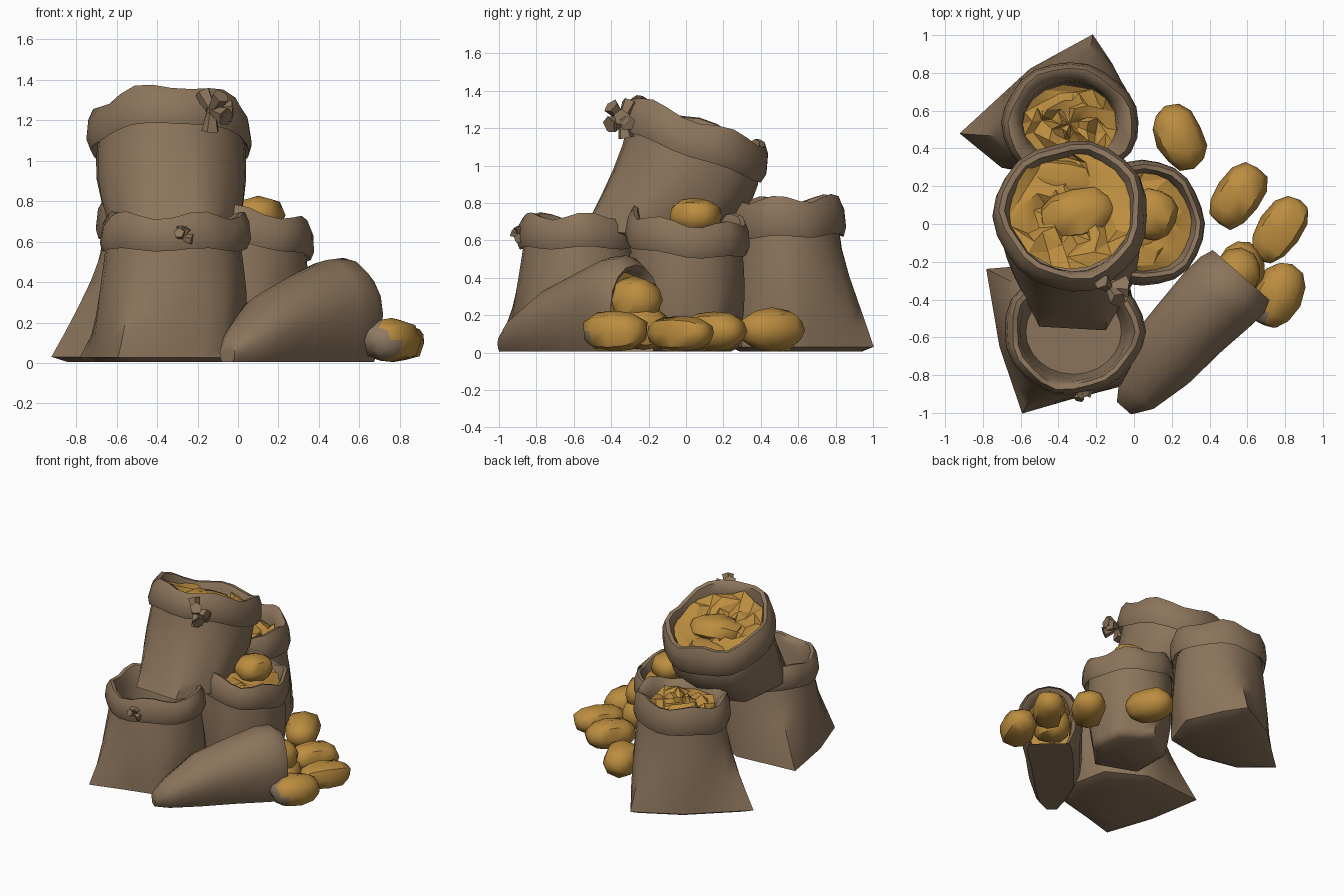
import bpy
import bmesh
import random
from math import sin, cos, pi, atan2, radians, copysign
from mathutils import Vector, Matrix

random.seed(4)
cube = bpy.data.objects.get("Cube")
if cube:
    bpy.data.objects.remove(cube)


def material(name, rgb):
    m = bpy.data.materials.new(name)
    m.use_nodes = True
    m.diffuse_color = (*rgb, 1)
    m.node_tree.nodes["Principled BSDF"].inputs["Base Color"].default_value = (*rgb, 1)
    return m


BURLAP = material("brown burlap", (0.26, 0.175, 0.105))
POTATO = material("golden potato", (0.5, 0.265, 0.05))
SOIL = material("dusty skin", (0.28, 0.2, 0.125))


def finish(name, bm, mats, angle=50):
    bmesh.ops.recalc_face_normals(bm, faces=bm.faces)
    mesh = bpy.data.meshes.new(name)
    bm.to_mesh(mesh)
    bm.free()
    ob = bpy.data.objects.new(name, mesh)
    bpy.context.collection.objects.link(ob)
    for m in mats:
        mesh.materials.append(m)
    bpy.ops.object.select_all(action="DESELECT")
    ob.select_set(True)
    bpy.context.view_layer.objects.active = ob
    bpy.ops.object.shade_smooth_by_angle(angle=radians(angle))
    return ob


def loft(name, rings, mat):
    """Skin a list of closed rings and cap both ends."""
    bm = bmesh.new()
    loops = [[bm.verts.new(p) for p in ring] for ring in rings]
    n = len(loops[0])
    for a, b in zip(loops, loops[1:]):
        for i in range(n):
            j = (i + 1) % n
            bm.faces.new((a[i], a[j], b[j], b[i]))
    bm.faces.new(loops[0][::-1])
    bm.faces.new(loops[-1])
    return finish(name, bm, [mat])


def outline(points, n, centre):
    """Sample a polygon at n directions round its centre, keeping its corners."""
    c = Vector(centre)
    pts = [Vector(p) - c for p in points]
    out = []
    for k in range(n):
        d = Vector((cos(2 * pi * k / n), sin(2 * pi * k / n)))
        best = 0.0
        for a, b in zip(pts, pts[1:] + pts[:1]):
            e = b - a
            den = d.cross(e)
            if abs(den) > 1e-6:
                t, u = a.cross(e) / den, a.cross(d) / den
                if t > 0 and -1e-6 <= u <= 1 + 1e-6:
                    best = max(best, t)
        out.append(c + d * best)
    for p in pts:
        out[round(atan2(p.y, p.x) / (2 * pi) * n) % n] = c + p
    return out


def sack(name, base, foot, rim, size, tilt=(0, 0), cuff=0.17, depth=0.2, phase=0.0, tuck=0.86, inner=0.76, n=24):
    """Open sack with spread bottom corners and a rolled cuff; rim is the cuff's lower edge."""
    cx, cy, cz = rim
    mid = sum((Vector(p) for p in base), Vector((0, 0))) / len(base)
    ground = outline(base, n, mid)

    def rim_ring(scale, dz, wobble=0.0):
        ring = []
        for k in range(n):
            a = 2 * pi * k / n
            w = 1 + wobble * sin(3 * a + phase) + wobble * 0.6 * sin(7 * a + phase * 2)
            x, y = size[0] * scale * cos(a) * w, size[1] * scale * sin(a) * w
            z = cz + dz + tilt[0] * x + tilt[1] * y + wobble * 0.6 * sin(5 * a + phase)
            # lean the cuff along the tilted rim
            ring.append(Vector((cx + x - tilt[0] * dz * 0.6, cy + y - tilt[1] * dz * 0.6, z)))
        return ring

    neck = rim_ring(0.9, 0.03)
    # rounded underside, then the body rising to the neck
    rings = [[Vector((*mid.lerp(g, tuck), foot)) for g in ground]]
    for t in (0.04, 0.1, 0.22, 0.4, 0.62, 0.84, 1):
        f = 1 - (1 - (t - 0.04) / 0.96) ** 1.6
        ring = []
        for k in range(n):
            p = Vector((*ground[k], foot)).lerp(neck[k], f)
            p.z = foot + (neck[k].z - foot) * t
            axis = Vector((*mid, 0)).lerp(Vector((cx, cy, 0)), t)
            bulge = 1 + sin(pi * t) * (0.06 + 0.015 * sin(6 * k + phase))
            p.x, p.y = axis.x + (p.x - axis.x) * bulge, axis.y + (p.y - axis.y) * bulge
            ring.append(p)
        rings.append(ring)
    for scale, dz, wob in ((0.97, 0, 0.015), (1.01, 0.25, 0.02), (0.98, 0.75, 0.025), (0.91, 1, 0.035),
                           (0.84, 0.97, 0.035), (inner + 0.03, 0.7, 0.02), (inner, 0.3, 0)):
        rings.append(rim_ring(scale, dz * cuff, wob))
    rings.append(rim_ring(inner * 0.9, -depth))
    return loft(name, rings, BURLAP)


def filling(name, centre, size, tilt, rough, rise=-0.03, n=16):
    """Heap of produce closing a sack mouth."""
    bm = bmesh.new()
    rows = [[bm.verts.new(centre)]]
    for r in (0.2, 0.4, 0.6, 0.8, 1):
        row = []
        for k in range(n):
            a = 2 * pi * (k + random.uniform(-0.4, 0.4)) / n
            x, y = size[0] * r * cos(a), size[1] * r * sin(a)
            z = tilt[0] * x + tilt[1] * y + random.uniform(-rough, rough) + rise * r * r
            row.append(bm.verts.new((centre[0] + x, centre[1] + y, centre[2] + z)))
        rows.append(row)
    for i in range(n):
        j = (i + 1) % n
        bm.faces.new((rows[0][0], rows[1][i], rows[1][j]))
        for a, b in zip(rows[1:], rows[2:]):
            if random.random() < 0.5:
                bm.faces.new((a[i], b[i], b[j]))
                bm.faces.new((a[i], b[j], a[j]))
            else:
                bm.faces.new((a[i], b[i], a[j]))
                bm.faces.new((b[i], b[j], a[j]))
    return finish(name, bm, [POTATO], 25)


def potato(name, pos, size, turn, soiled=None):
    bm = bmesh.new()
    bmesh.ops.create_uvsphere(bm, u_segments=8, v_segments=6, radius=1)
    # blunt, slightly uneven barrel shape
    for v in bm.verts:
        v.co = Vector([copysign(abs(c) ** 0.85, c) for c in v.co]) * random.uniform(0.93, 1.03)
    m = Matrix.Translation(pos) @ Matrix.Rotation(radians(turn), 4, "Z") @ Matrix.Diagonal((*size, 1)) \
        @ Matrix.Rotation(pi / 2, 4, "Y")
    bm.transform(m)
    for v in bm.verts:
        v.co.z = max(v.co.z, 0.005)
    bm.normal_update()
    if soiled:
        for f in bm.faces:
            f.material_index = int(f.normal.dot(Vector(soiled)) > 0.45)
    return finish(name, bm, [POTATO, SOIL], 50)


def tuft(name, pos, direction, length, radius, count):
    """Gathered cloth ends poking from a cuff."""
    bm = bmesh.new()
    for _ in range(count):
        d = Vector(direction) + Vector([random.uniform(-0.7, 0.7) for _ in range(3)])
        rot = d.to_track_quat("Z", "Y").to_matrix().to_4x4()
        m = Matrix.Translation(Vector(pos) + d.normalized() * length * 0.3) @ rot
        bmesh.ops.create_cone(bm, cap_ends=True, segments=5, radius1=radius * 0.35, radius2=radius,
                              depth=length, matrix=m)
    return finish(name, bm, [BURLAP], 30)


# Standing sacks
sack("front_sack", [(-0.78, -0.24), (-0.71, -0.65), (-0.59, -1.0), (-0.35, -0.93), (-0.08, -0.86), (0.03, -0.6),
                    (-0.02, -0.35), (-0.3, -0.2)],
     0.005, (-0.32, -0.57, 0.56), (0.37, 0.33), phase=1, depth=0.12)
sack("back_sack", [(-0.92, 0.48), (-0.7, 0.3), (-0.4, 0.24), (-0.1, 0.3), (0.0, 0.58), (-0.12, 0.85),
                   (-0.22, 1.0), (-0.55, 0.82)],
     0.005, (-0.34, 0.54, 0.62), (0.36, 0.31), (0, 0.03), cuff=0.2, phase=2.5, inner=0.68)
sack("middle_sack", [(0.3, -0.1), (0.27, 0.15), (0.05, 0.28), (-0.2, 0.1), (-0.2, -0.2), (0.1, -0.31)],
     0.005, (0.04, 0.0, 0.56), (0.33, 0.33), (-0.14, -0.09), phase=4)
sack("top_sack", [(0.0, -0.3), (-0.04, 0.08), (-0.3, 0.17), (-0.57, 0.08), (-0.62, -0.3), (-0.5, -0.54), (-0.15, -0.56)],
     0.62, (-0.33, 0.03, 1.05), (0.405, 0.39), (0, -0.37), cuff=0.19, phase=5.4, tuck=0.75)

# Produce in the standing sacks
filling("back_sack_potatoes", (-0.34, 0.53, 0.78), (0.25, 0.21), (0, 0), 0.035)
filling("middle_sack_potatoes", (0.04, 0, 0.69), (0.28, 0.28), (-0.14, -0.09), 0.015)
filling("top_sack_potatoes", (-0.33, 0.08, 1.12), (0.335, 0.32), (0, -0.37), 0.03, 0.07)
potato("middle_sack_large_potato", (0.1, 0.05, 0.73), (0.14, 0.13, 0.1), 70)
potato("top_sack_large_potato", (-0.3, 0.05, 1.12), (0.21, 0.14, 0.1), 12)
potato("top_sack_rear_potato", (-0.36, 0.23, 1.03), (0.2, 0.12, 0.08), -10)

# Gathered cloth on the cuffs
tuft("top_sack_tie", (-0.13, -0.34, 1.25), (0.5, -0.4, 0.1), 0.13, 0.045, 7)
tuft("front_sack_tie", (-0.28, -0.88, 0.62), (0, -0.5, 0.1), 0.07, 0.028, 5)

# Fallen sack: arched sections from the tied end to the open mouth
along, across = Vector((0.66, 0.75, 0)), Vector((0.75, -0.66, 0))
start = Vector((-0.04, -0.96, 0))


def arch(s, half, shift, height, n=16):
    """Section widest at mid height, tucked in under and flat on the ground."""
    ring = []
    for k in range(n):
        a = 2 * pi * k / n
        z = max(0.006, height * (0.52 + (0.48 if sin(a) > 0 else 0.75) * sin(a)))
        ring.append(start + along * s + across * (half * cos(a) - shift) + Vector((0, 0, z)))
    return ring


sections = [(-0.02, 0.05, 0, 0.1), (0.08, 0.12, 0, 0.19), (0.3, 0.195, 0.025, 0.34), (0.55, 0.21, 0.02, 0.44),
            (0.74, 0.225, 0.01, 0.51), (0.85, 0.225, 0, 0.52), (0.92, 0.2, 0, 0.47),
            (0.89, 0.165, 0, 0.44), (0.72, 0.16, 0, 0.42)]
loft("fallen_sack", [arch(*s) for s in sections], BURLAP)
lining = [[p + Vector((0, 0, 0.012)) for p in arch(s, 0.155, 0, h)] for s, h in ((0.74, 0.39), (0.84, 0.42))]
loft("fallen_sack_potatoes", lining, POTATO)
potato("mouth_potato_upper", (0.53, -0.28, 0.28), (0.16, 0.13, 0.13), 50)
potato("mouth_potato_lower", (0.57, -0.23, 0.13), (0.14, 0.12, 0.12), 100)

# Loose potatoes on the ground: position, size, turn
loose = [((0.24, 0.46, 0.12), (0.18, 0.13, 0.12), 115), ((0.55, 0.15, 0.115), (0.19, 0.125, 0.11), 55),
         ((0.77, -0.03, 0.1), (0.2, 0.12, 0.1), 55)]
for i, (pos, size, turn) in enumerate(loose):
    potato(f"loose_potato_{i + 1}", pos, size, turn)
potato("loose_potato_front", (0.76, -0.38, 0.115), (0.185, 0.13, 0.115), 65, (-0.5, -0.85, -0.1))
